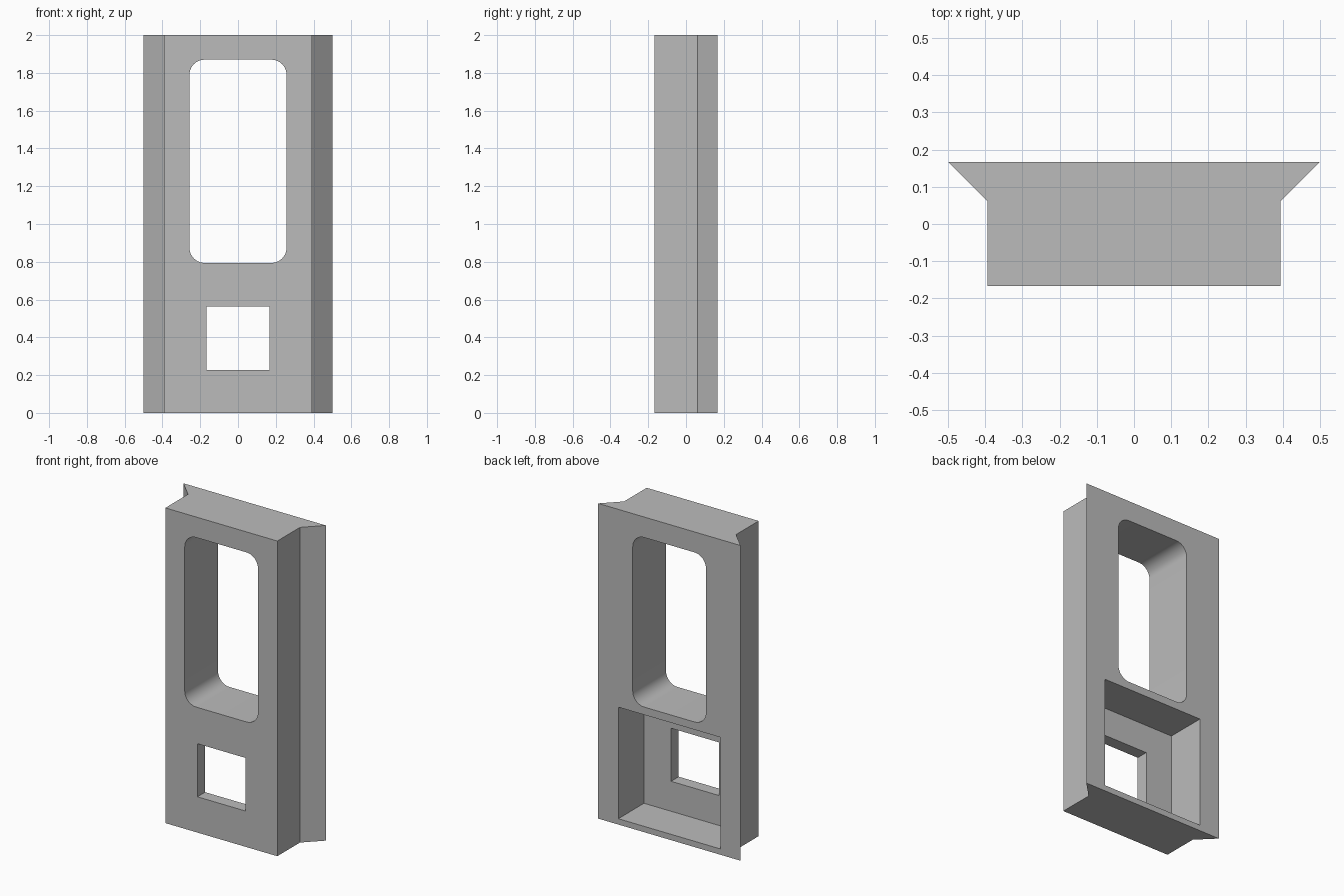
import bpy, bmesh, math
from mathutils import Vector

if "Cube" in bpy.data.objects:
    bpy.data.objects.remove(bpy.data.objects["Cube"], do_unlink=True)

HALF_DEPTH = 0.167

grey = bpy.data.materials.new("plain_grey")
grey.use_nodes = True
grey.diffuse_color = (0.5, 0.5, 0.5, 1)
grey.node_tree.nodes["Principled BSDF"].inputs["Base Color"].default_value = (0.5, 0.5, 0.5, 1)


def prism(name, points, sweep):
    """Extrude a flat outline along a sweep vector into a closed solid."""
    bm = bmesh.new()
    face = bm.faces.new([bm.verts.new(p) for p in points])
    new = bmesh.ops.extrude_face_region(bm, geom=[face])["geom"]
    moved = [v for v in new if isinstance(v, bmesh.types.BMVert)]
    bmesh.ops.translate(bm, verts=moved, vec=Vector(sweep))
    bmesh.ops.recalc_face_normals(bm, faces=bm.faces)
    mesh = bpy.data.meshes.new(name)
    bm.to_mesh(mesh)
    bm.free()
    mesh.materials.append(grey)
    obj = bpy.data.objects.new(name, mesh)
    bpy.context.collection.objects.link(obj)
    return obj


def rectangle(half_width, low, high, y, radius=0, steps=10):
    """Outline in the xz plane, with rounded corners if a radius is given."""
    points = []
    for i, (sx, sz) in enumerate([(1, 1), (-1, 1), (-1, -1), (1, -1)]):
        cx = sx * (half_width - radius)
        cz = high - radius if sz > 0 else low + radius
        for k in range(steps + 1 if radius else 1):
            a = math.pi / 2 * (i + k / steps)
            points.append((cx + radius * math.cos(a), y, cz + radius * math.sin(a)))
    return points


# Panel body with flared wings along the back edges
half = [(0.393, -HALF_DEPTH), (0.393, 0.06), (0.5, HALF_DEPTH)]
outline = half + [(-x, y) for x, y in reversed(half)]
panel = prism("panel_body", [(x, y, 0) for x, y in outline], (0, 0, 2))

# Tall rounded opening, back recess and small square opening
through = (0, 0.6, 0)
cutters = [
    prism("tall_opening_cutter", rectangle(0.257, 0.794, 1.87, -0.3, 0.08), through),
    prism("back_recess_cutter", rectangle(0.358, 0.037, 0.745, -0.09), through),
    prism("square_opening_cutter", rectangle(0.168, 0.227, 0.564, -0.3), through),
]
bpy.ops.object.select_all(action="DESELECT")
panel.select_set(True)
bpy.context.view_layer.objects.active = panel
for cutter in cutters:
    cutter.hide_render = True
    mod = panel.modifiers.new(cutter.name, "BOOLEAN")
    mod.operation = "DIFFERENCE"
    mod.solver = "EXACT"
    mod.object = cutter
    bpy.ops.object.modifier_apply(modifier=mod.name)
    bpy.data.objects.remove(cutter, do_unlink=True)

bpy.ops.object.shade_smooth_by_angle(angle=math.radians(30))
